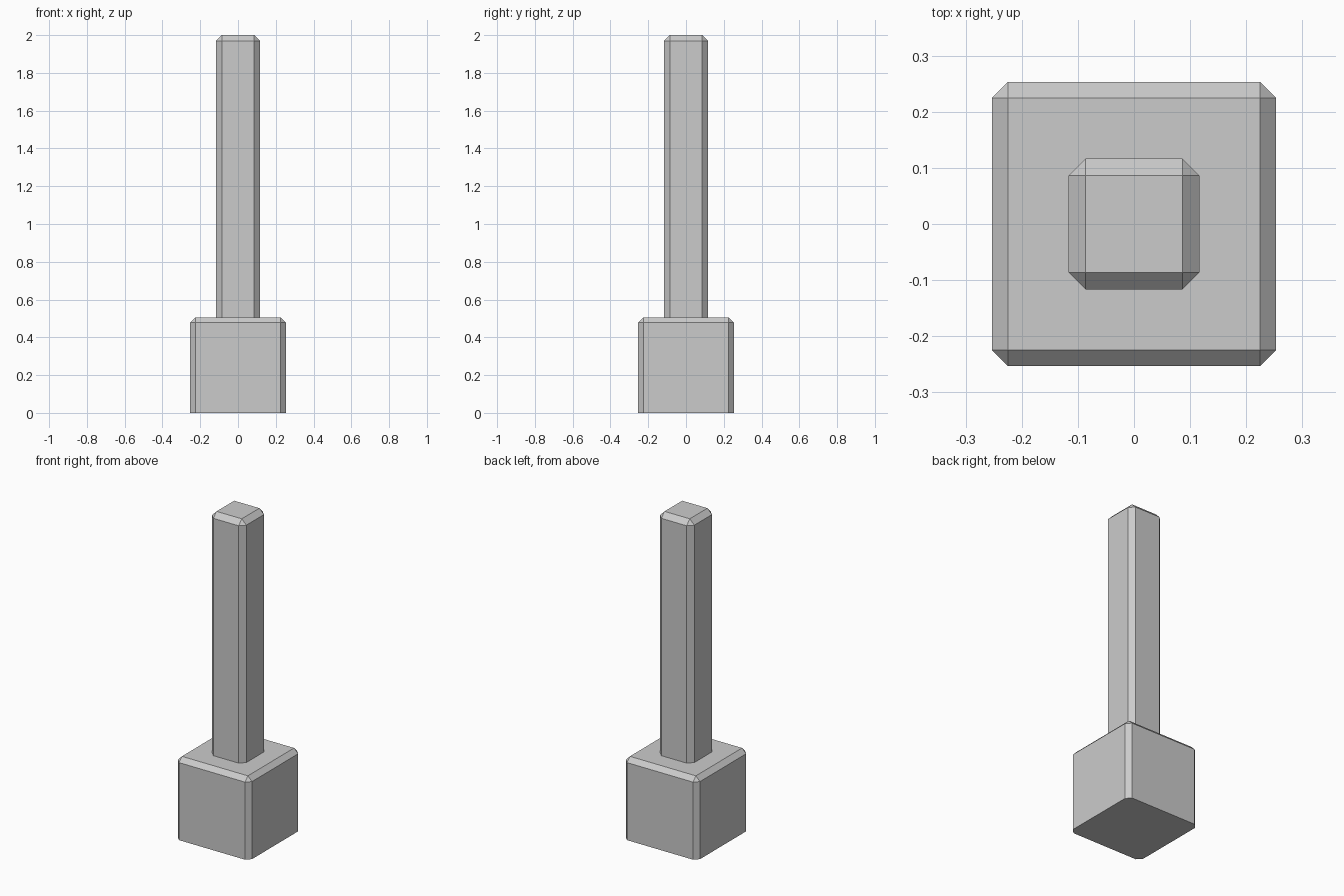
import bpy, bmesh
from mathutils import Matrix

if "Cube" in bpy.data.objects:
    bpy.data.objects.remove(bpy.data.objects["Cube"])


def chamfered_block(name, half, z0, z1, chamfer):
    """Square block with chamfers on every edge except the bottom rim."""
    bm = bmesh.new()
    size = (2 * half, 2 * half, z1 - z0, 1)
    bmesh.ops.create_cube(bm, size=1, matrix=Matrix.Translation((0, 0, (z0 + z1) / 2)) @ Matrix.Diagonal(size))
    mid = (z0 + z1) / 2
    edges = [e for e in bm.edges if any(v.co.z > mid for v in e.verts)]
    bmesh.ops.bevel(bm, geom=edges, offset=chamfer, offset_type='OFFSET',
                    segments=1, profile=0.5, affect='EDGES')
    mesh = bpy.data.meshes.new(name)
    bm.to_mesh(mesh)
    bm.free()
    obj = bpy.data.objects.new(name, mesh)
    bpy.context.collection.objects.link(obj)
    return obj


# Wide footing block
chamfered_block("base_block", 0.253, 0.0, 0.506, 0.028)

# Tall slim post, seated slightly into the base
chamfered_block("post", 0.117, 0.50, 2.0, 0.031)
